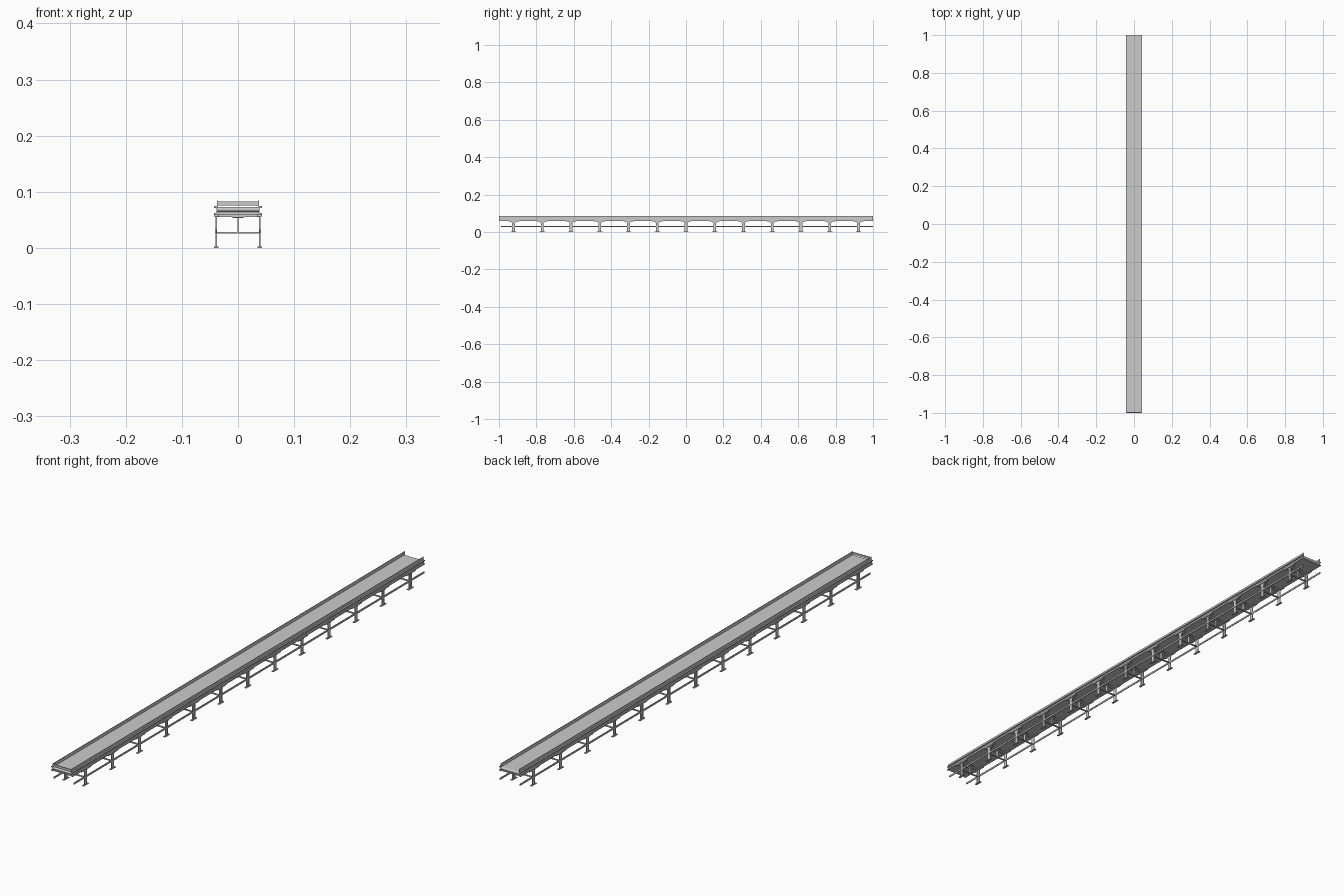
import bpy, bmesh, math

if "Cube" in bpy.data.objects:
    bpy.data.objects.remove(bpy.data.objects["Cube"])

def finish(name, bm):
    bmesh.ops.recalc_face_normals(bm, faces=bm.faces)
    me = bpy.data.meshes.new(name)
    bm.to_mesh(me)
    bm.free()
    ob = bpy.data.objects.new(name, me)
    bpy.context.collection.objects.link(ob)
    return ob

def add_box(bm, x0, x1, y0, y1, z0, z1):
    vs = bmesh.ops.create_cube(bm, size=1)["verts"]
    for v in vs:
        v.co = ((x0 + x1) / 2 + v.co.x * (x1 - x0),
                (y0 + y1) / 2 + v.co.y * (y1 - y0),
                (z0 + z1) / 2 + v.co.z * (z1 - z0))

def box(name, *dims):
    bm = bmesh.new()
    add_box(bm, *dims)
    return finish(name, bm)

def extrude(name, pts, axis, a, b):
    """Closed profile swept along x (points are y,z) or y (points are x,z)."""
    bm = bmesh.new()
    place = (lambda p: (a, p[0], p[1])) if axis == "x" else (lambda p: (p[0], a, p[1]))
    face = bm.faces.new([bm.verts.new(place(p)) for p in pts])
    new = bmesh.ops.extrude_face_region(bm, geom=[face])["geom"]
    shift = (b - a, 0, 0) if axis == "x" else (0, b - a, 0)
    bmesh.ops.translate(bm, vec=shift, verts=[v for v in new if isinstance(v, bmesh.types.BMVert)])
    return finish(name, bm)

def mirror_x(ob):
    ob.modifiers.new("mirror", "MIRROR").use_axis[0] = True
    return ob

# Belt loop with rounded ends
r, zc, ye = 0.0045, 0.0685, 0.9955
arc = [math.radians(-90 + 30 * i) for i in range(7)]
loop = [(ye + r * math.cos(t), zc + r * math.sin(t)) for t in arc]
loop += [(-ye - r * math.cos(t), zc - r * math.sin(t)) for t in arc]
belt = extrude("belt", loop, "x", -0.0365, 0.0365)

# Bed pan below the belt
box("bed_pan", -0.038, 0.038, -0.998, 0.998, 0.059, 0.063)

# C-shaped side channels, open outward
channel = [(0.037, 0.059), (0.043, 0.059), (0.043, 0.0625), (0.0385, 0.0625),
           (0.0385, 0.071), (0.043, 0.071), (0.043, 0.0745), (0.037, 0.0745)]
mirror_x(extrude("side_channel", channel, "y", -1, 1))

# Thin upright side guards
mirror_x(box("side_guard", 0.0362, 0.0378, -1, 1, 0.063, 0.085))

# End bar across the guards at the front
box("end_bar", -0.0365, 0.0365, -1, -0.996, 0.0755, 0.083)

# Trestle supports
COUNT, STEP = 13, 0.1537
stations = [(i - (COUNT - 1) / 2) * STEP for i in range(COUNT)]
legs, feet, heads, ties, posts, gussets = (bmesh.new() for _ in range(6))
for y in stations:
    # H-section leg
    add_box(legs, 0.0375, 0.0405, y - 0.007, y - 0.0045, 0.002, 0.056)
    add_box(legs, 0.0375, 0.0405, y + 0.0045, y + 0.007, 0.002, 0.056)
    add_box(legs, 0.0385, 0.0395, y - 0.0045, y + 0.0045, 0.002, 0.056)
    add_box(feet, 0.035, 0.043, y - 0.014, y + 0.014, 0, 0.0025)
    # Head plate, cross beam and low tie
    add_box(heads, 0.034, 0.043, y - 0.028, y + 0.028, 0.056, 0.059)
    add_box(ties, -0.0385, 0.0385, y - 0.003, y + 0.003, 0.0255, 0.0285)
    add_box(ties, -0.0385, 0.0385, y - 0.006, y + 0.006, 0.055, 0.059)
    # Centre post with its cap
    add_box(posts, -0.001, 0.001, y - 0.005, y + 0.005, 0.0285, 0.055)
    add_box(posts, -0.01, 0.01, y - 0.012, y + 0.012, 0.053, 0.055)
    # Small gussets under the head plate
    for s in (-1, 1):
        tri = [(y + s * 0.007, 0.056), (y + s * 0.017, 0.056), (y + s * 0.007, 0.048)]
        gussets.faces.new([gussets.verts.new((0.039, p, q)) for p, q in tri])
for name, bm in (("support_legs", legs), ("support_feet", feet),
                 ("head_plates", heads), ("leg_gussets", gussets)):
    mirror_x(finish(name, bm))
finish("cross_ties", ties)
finish("centre_posts", posts)

# Long stringers joining the legs
mirror_x(box("stringer", 0.0382, 0.0412, -0.99, 1, 0.0265, 0.0325))
